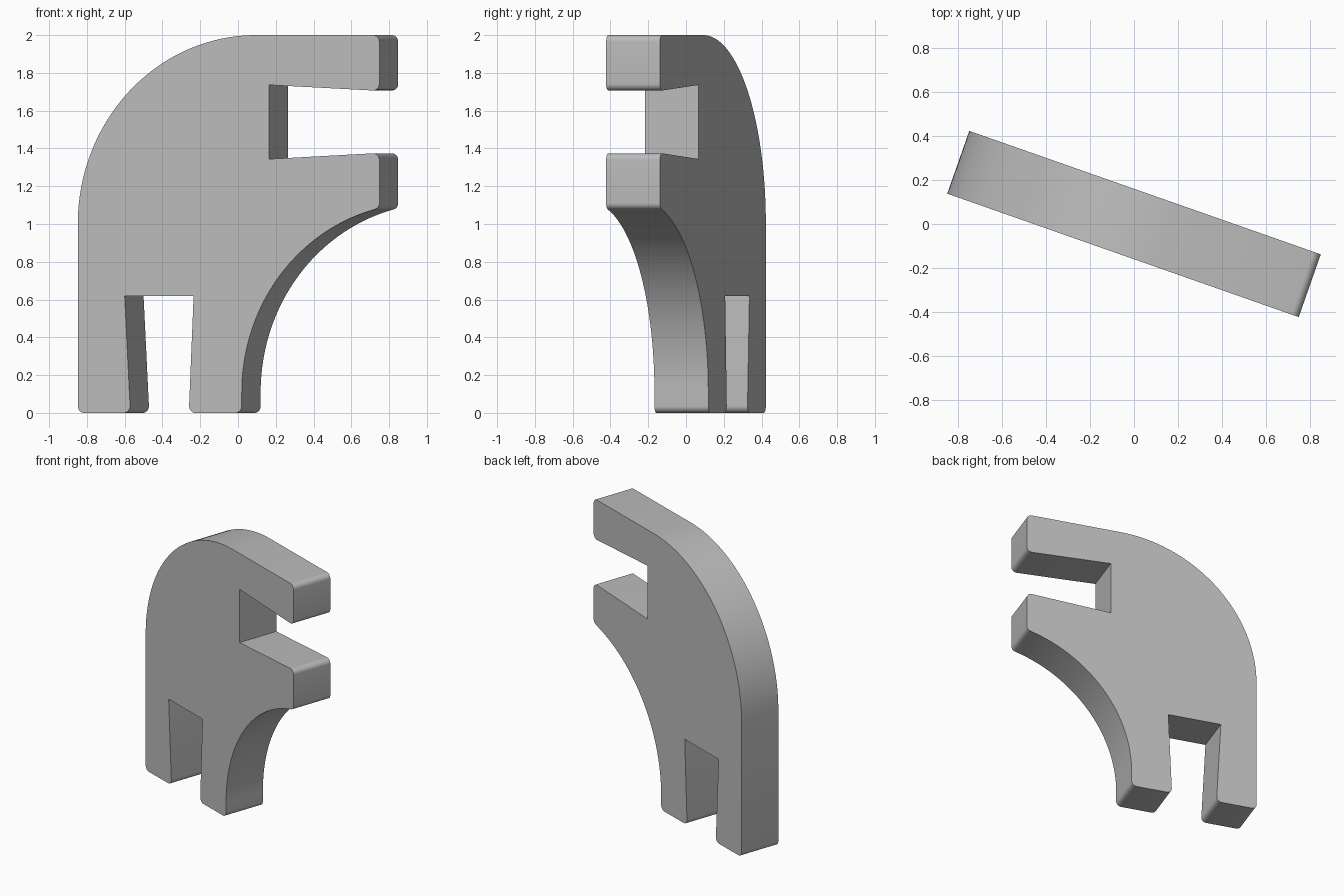
import bpy, bmesh, math
from mathutils import Vector

cube = bpy.data.objects.get("Cube")
if cube:
    bpy.data.objects.remove(cube)

HALF = 0.846       # half the plate width
THICK = 0.302
ROUND = 0.035      # fillet on the tips of arms and legs
TURN = math.radians(-19.35)


def arc(cx, cz, r, start, end, steps=40):
    """Points of a circular arc, angles in radians."""
    return [Vector((cx + r * math.cos(a), cz + r * math.sin(a)))
            for a in (start + (end - start) * i / steps for i in range(steps + 1))]


def fillet(prev, corner, nxt, r=ROUND, steps=6):
    """Round one corner of the outline with a tangent arc."""
    a, b = (prev - corner).normalized(), (nxt - corner).normalized()
    half = a.angle(b) / 2
    centre = corner + (a + b).normalized() * (r / math.sin(half))
    p = corner + a * (r / math.tan(half)) - centre
    q = corner + b * (r / math.tan(half)) - centre
    return [centre + p.lerp(q, t).normalized() * r
            for t in (i / steps for i in range(steps + 1))]


# Outline, clockwise; True marks a rounded tip corner
back_curve = arc(HALF - 1, 1, 1, math.pi / 2, math.pi)
back_curve = [Vector((-HALF + 1 + math.cos(a), 1 + math.sin(a)))
              for a in (math.pi - math.pi / 2 * i / 40 for i in range(41))]
belly_curve = arc(1.074, 0.11, 1, math.pi - math.acos(1.074 - HALF), math.pi)

outline = [(p, False) for p in back_curve]
outline += [(Vector(p), rounded) for p, rounded in (
    ((HALF, 2.0), True), ((HALF, 1.705), True),            # upper arm tip
    ((0.228, 1.736), False), ((0.228, 1.344), False),      # side slot
    ((HALF, 1.376), True))]                                # lower arm tip
outline += [(p, i == 0) for i, p in enumerate(belly_curve)]
outline += [(Vector(p), rounded) for p, rounded in (
    ((0.074, 0), True), ((-0.223, 0), True),               # inner leg foot
    ((-0.196, 0.62), False), ((-0.583, 0.62), False),      # slot between legs
    ((-0.551, 0), True), ((-HALF, 0), True))]              # outer leg foot

points = []
for i, (p, rounded) in enumerate(outline):
    if rounded:
        points += fillet(outline[i - 1][0], p, outline[(i + 1) % len(outline)][0])
    # skip curve points swallowed by the fillet
    elif (p - belly_curve[0]).length > ROUND * 1.2:
        points.append(p)

# Extrude the outline into a plate
bm = bmesh.new()
front = bm.faces.new([bm.verts.new((p.x, -THICK / 2, p.y)) for p in points])
extruded = bmesh.ops.extrude_face_region(bm, geom=[front], use_keep_orig=True)
moved = [v for v in extruded["geom"] if isinstance(v, bmesh.types.BMVert)]
bmesh.ops.translate(bm, verts=moved, vec=(0, THICK, 0))
bmesh.ops.recalc_face_normals(bm, faces=bm.faces)
mesh = bpy.data.meshes.new("emblem_plate")
bm.to_mesh(mesh)
bm.free()

# Plain grey finish
grey = bpy.data.materials.new("plain_grey")
grey.use_nodes = True
colour = (0.5, 0.5, 0.5, 1)
grey.diffuse_color = colour
grey.node_tree.nodes["Principled BSDF"].inputs["Base Color"].default_value = colour
mesh.materials.append(grey)

plate = bpy.data.objects.new("emblem_plate", mesh)
bpy.context.collection.objects.link(plate)
plate.rotation_euler.z = TURN
bpy.ops.object.select_all(action="DESELECT")
plate.select_set(True)
bpy.context.view_layer.objects.active = plate
bpy.ops.object.shade_smooth_by_angle(angle=math.radians(30))
